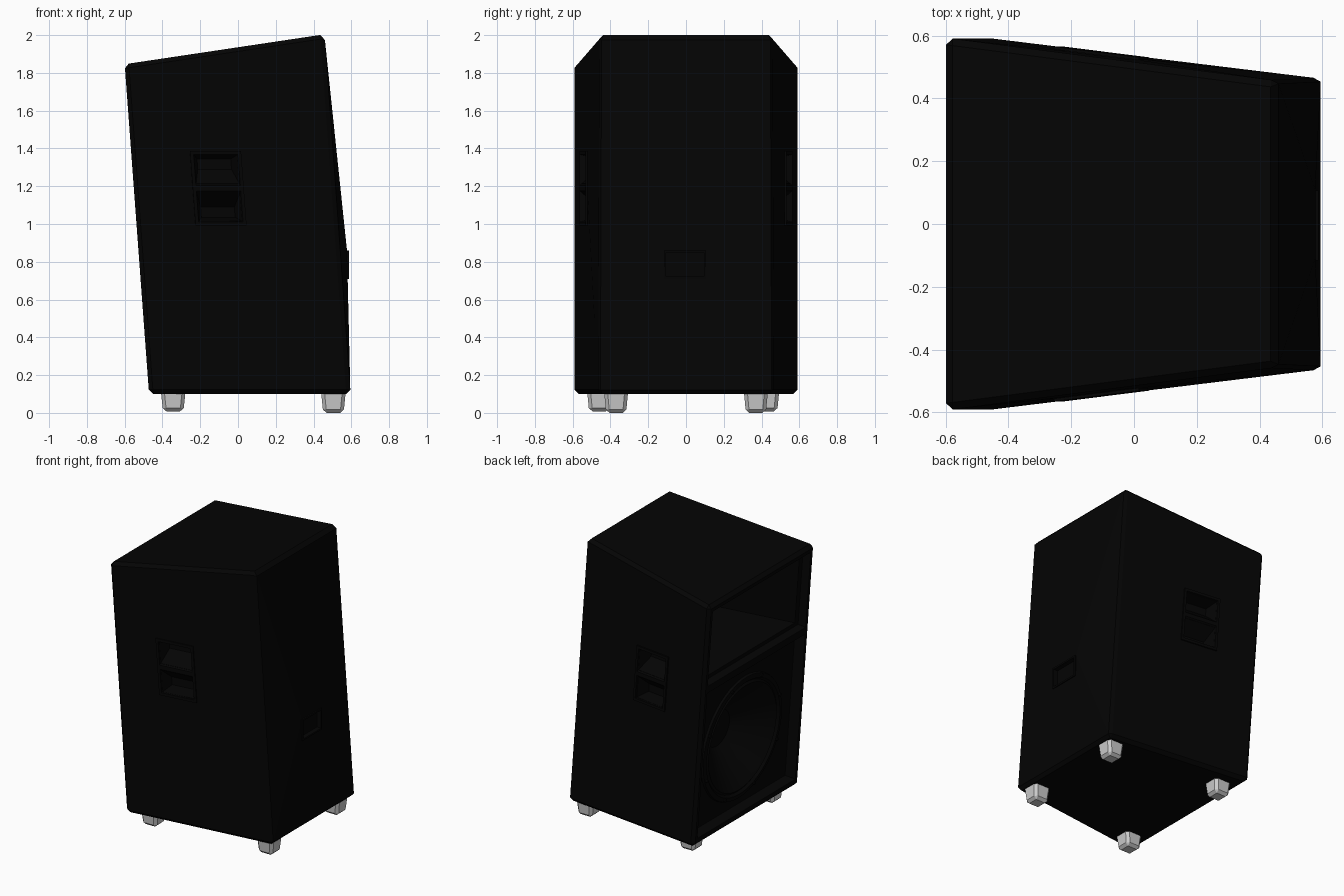
import bpy, bmesh, math
from mathutils import Matrix, Vector

cube = bpy.data.objects.get("Cube")
if cube:
    bpy.data.objects.remove(cube, do_unlink=True)


def material(name, rgb):
    m = bpy.data.materials.new(name)
    m.use_nodes = True
    m.diffuse_color = (*rgb, 1)
    bsdf = m.node_tree.nodes["Principled BSDF"]
    bsdf.inputs["Base Color"].default_value = (*rgb, 1)
    bsdf.inputs["Roughness"].default_value = 0.7
    return m


BLACK = material("cabinet black", (0.0012, 0.0012, 0.0012))
GREY = material("foot grey", (0.6, 0.6, 0.6))


def finish(name, bm, mat):
    bmesh.ops.recalc_face_normals(bm, faces=bm.faces)
    me = bpy.data.meshes.new(name)
    bm.to_mesh(me)
    bm.free()
    me.materials.append(mat)
    ob = bpy.data.objects.new(name, me)
    bpy.context.collection.objects.link(ob)
    return ob


def hull(name, points, mat=BLACK):
    bm = bmesh.new()
    for p in points:
        bm.verts.new(p)
    bmesh.ops.convex_hull(bm, input=bm.verts)
    bmesh.ops.dissolve_limit(bm, angle_limit=0.01, verts=bm.verts, edges=bm.edges)
    return finish(name, bm, mat)


def frustum(name, frame, d0, rect0, d1, rect1, mat=BLACK):
    """Tapered box between two rectangles (y0, y1, z0, z1) at depths d0 and d1."""
    return hull(name, [frame @ Vector((d, y, z))
                       for d, r in ((d0, rect0), (d1, rect1))
                       for y in r[:2] for z in r[2:]], mat)


def frame_of(origin, inward, across, up):
    m = Matrix((inward, across, up)).transposed().to_4x4()
    m.translation = origin
    return m


def add_bevel(ob, width):
    b = ob.modifiers.new("bevel", 'BEVEL')
    b.width, b.segments, b.limit_method = width, 1, 'ANGLE'


def bake(ob, cutters=()):
    """Apply the modifiers of a part after cutting it."""
    for c in cutters:
        b = ob.modifiers.new("cut", 'BOOLEAN')
        b.operation, b.solver, b.object = 'DIFFERENCE', 'EXACT', c
    dg = bpy.context.evaluated_depsgraph_get()
    dg.update()
    me = bpy.data.meshes.new_from_object(ob.evaluated_get(dg))
    ob.modifiers.clear()
    ob.data = me


# Cabinet: tilted, tapering towards the rear, the back swelling to the connector
corners = [(-0.471, 0.593, 0.101), (-0.6, 0.593, 1.846), (0.457, 0.456, 2.004),
           (0.595, 0.463, 0.101), (0.577, 0.11, 0.86), (0.581, 0.11, 0.71)]
cabinet = hull("cabinet", [(x, y * s, z) for x, y, z in corners for s in (1, -1)])
add_bevel(cabinet, 0.022)

tilt = Vector((-0.0745, 0, 0.997))
baffle = frame_of((-0.47, 0, 0.11), (0.997, 0, 0.0745), (0, 1, 0), tilt)
cutters = []

# Front recesses: woofer bay and flared horn
bay = (-0.55, 0.55, 0.045, 1.1)
cutters.append(frustum("bay_cutter", baffle, -0.05, bay, 0.08, bay))
mouth = (-0.55, 0.55, 1.15, 1.695)
cutters.append(frustum("mouth_cutter", baffle, -0.05, mouth, 0.06, mouth))
cutters.append(frustum("horn_cutter", baffle, 0.04, (-0.53, 0.53, 1.17, 1.675),
                       0.45, (-0.16, 0.16, 1.3, 1.54)))


def disc(name, frame, d, y, z, radius, depth, segments):
    bm = bmesh.new()
    at = frame @ Matrix.Translation((d, y, z)) @ Matrix.Rotation(math.pi / 2, 4, 'Y')
    bmesh.ops.create_cone(bm, cap_ends=True, segments=segments, radius1=radius,
                          radius2=radius, depth=depth, matrix=at)
    return finish(name, bm, BLACK)


WOOFER_Z = 0.54
cutters.append(disc("woofer_cutter", baffle, 0.2, 0, WOOFER_Z, 0.42, 0.32, 48))

# Side handles: thin plate with two wedge pockets rising to a middle grip bar
plates = []
for side, label in ((1, "left"), (-1, "right")):
    f = frame_of((-0.105, 0.541 * side, 1.19), (-0.125, -0.992 * side, 0),
                 (0.992, -0.125 * side, 0), tilt)
    edge = (-0.136, 0.136, -0.198, 0.198)
    plate = frustum(label + "_handle_plate", f, -0.007, edge, 0.002, edge)
    pockets = []
    for lo, hi, back in ((0.01, 0.18, (0.1, 0.155)), (-0.18, -0.01, (-0.155, -0.1))):
        pockets.append(frustum("pocket_cutter", f, -0.012, (-0.12, 0.12, lo, hi),
                               0.09, (-0.09, 0.09, *back)))
    plates.append((plate, pockets))
    cutters += pockets

# Rear connector panel with a shallow straight-sided dish
rear = frame_of((0.579, -0.005, 0.785), (-1, 0, 0), (0, 1, 0), (0, 0, 1))
edge = (-0.112, 0.112, -0.076, 0.076)
panel = frustum("connector_panel", rear, -0.008, edge, 0.0015, edge)
inner = (-0.1, 0.1, -0.064, 0.064)
dish = frustum("dish_cutter", rear, -0.02, inner, 0.025, inner)
plates.append((panel, [dish]))
cutters.append(dish)

bake(cabinet, cutters)
for plate, holes in plates:
    bake(plate, holes)
for c in cutters:
    bpy.data.objects.remove(c, do_unlink=True)

# Woofer: rim, rolled surround, cone and dust cap turned around its axis
profile = [(0.08, 0.445), (0.065, 0.44), (0.06, 0.41), (0.075, 0.395), (0.065, 0.38),
           (0.08, 0.36), (0.17, 0.25), (0.26, 0.13), (0.25, 0.09), (0.24, 0.045), (0.237, 0)]
bm = bmesh.new()
verts = [bm.verts.new((d, r, 0)) for d, r in profile]
edges = [bm.edges.new(pair) for pair in zip(verts, verts[1:])]
bmesh.ops.spin(bm, geom=verts + edges, cent=(0, 0, 0), axis=(1, 0, 0),
               angle=math.tau, steps=48)
bmesh.ops.remove_doubles(bm, verts=bm.verts, dist=0.0005)
bm.transform(baffle @ Matrix.Translation((0, 0, WOOFER_Z)))
woofer = finish("woofer", bm, BLACK)
bpy.ops.object.select_all(action='DESELECT')
woofer.select_set(True)
bpy.context.view_layer.objects.active = woofer
bpy.ops.object.shade_smooth_by_angle(angle=math.radians(35))

# Bolts around the woofer rim
for i in range(8):
    a = math.tau * (i + 0.5) / 8
    disc(f"woofer_bolt_{i + 1}", baffle, 0.06, 0.425 * math.cos(a),
         WOOFER_Z + 0.425 * math.sin(a), 0.012, 0.015, 8)

# Feet: tapered chamfered blocks
down = frame_of((0, 0, 0), (0, 0, 1), (1, 0, 0), (0, 1, 0))
for name, x, y, z in (("front_foot_right", -0.343, -0.46, 0.008),
                      ("front_foot_left", -0.343, 0.43, 0.008),
                      ("rear_foot_right", 0.505, -0.37, 0.0),
                      ("rear_foot_left", 0.505, 0.37, 0.0)):
    foot = frustum(name, down, 0.13, (x - 0.067, x + 0.067, y - 0.065, y + 0.065),
                   z, (x - 0.054, x + 0.054, y - 0.053, y + 0.053), GREY)
    add_bevel(foot, 0.018)
    bake(foot)
